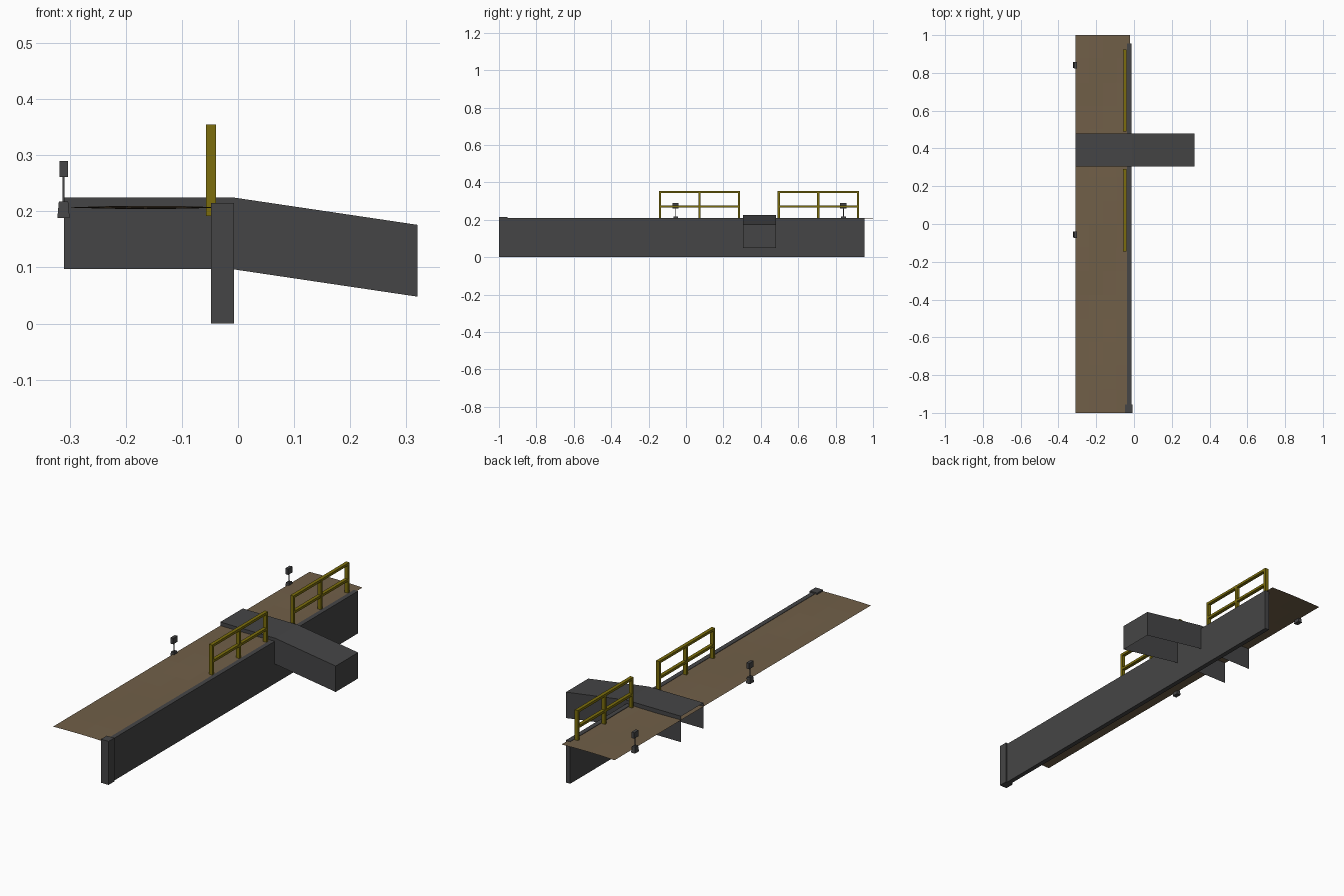
import bpy, bmesh, math

if "Cube" in bpy.data.objects:
    bpy.data.objects.remove(bpy.data.objects["Cube"])


def material(name, rgb):
    m = bpy.data.materials.new(name)
    m.diffuse_color = (*rgb, 1)
    m.use_nodes = True
    m.node_tree.nodes["Principled BSDF"].inputs["Base Color"].default_value = m.diffuse_color
    return m


CONCRETE = material("dark_concrete", (0.06, 0.06, 0.061))
EARTH = material("brown_earth", (0.165, 0.115, 0.065))
YELLOW = material("railing_yellow", (0.2, 0.155, 0.004))


def finish(name, bm, mat):
    mesh = bpy.data.meshes.new(name)
    bm.to_mesh(mesh)
    bm.free()
    mesh.materials.append(mat)
    ob = bpy.data.objects.new(name, mesh)
    bpy.context.collection.objects.link(ob)
    return ob


def add_box(bm, x0, x1, y0, y1, z0, z1, top=1.0):
    """Box between two corners; top scales the upper face."""
    cx, cy = (x0 + x1) / 2, (y0 + y1) / 2
    for v in bmesh.ops.create_cube(bm, size=1)["verts"]:
        s = top if v.co.z > 0 else 1
        v.co = (cx + v.co.x * (x1 - x0) * s, cy + v.co.y * (y1 - y0) * s,
                z0 if v.co.z < 0 else z1)


# Quay wall and its end pillar
bm = bmesh.new()
add_box(bm, -0.036, -0.013, -0.96, 0.955, 0, 0.209)
finish("quay_wall", bm, CONCRETE)
bm = bmesh.new()
add_box(bm, -0.048, -0.007, -1.0, -0.955, 0, 0.215)
finish("end_pillar", bm, CONCRETE)

# Slightly uneven ground sheet
bm = bmesh.new()
nx, ny = 4, 16
grid = []
for j in range(ny + 1):
    y = -1 + 2 * j / ny
    row = []
    for i in range(nx + 1):
        x = -0.31 + 0.29 * i / nx
        z = 0.207 + 0.003 * math.sin(6.5 * y + 1) * math.sin(math.pi * i / nx)
        row.append(bm.verts.new((x, y, z)))
    grid.append(row)
for j in range(ny):
    for i in range(nx):
        bm.faces.new((grid[j][i], grid[j][i + 1], grid[j + 1][i + 1], grid[j + 1][i]))
finish("ground", bm, EARTH)

# Ramp: hollow shell of top, two sides and outer end, open below and inland
bm = bmesh.new()
profile = [(-0.31, 0.225), (-0.01, 0.225), (0.32, 0.176)]
DEPTH = 0.128
rows = []
for x, z in profile:
    rows.append([bm.verts.new((x, y, h)) for y, h in
                 ((0.305, z - DEPTH), (0.305, z), (0.48, z), (0.48, z - DEPTH))])
for a, b in zip(rows, rows[1:]):
    for k in range(3):
        bm.faces.new((a[k], b[k], b[k + 1], a[k + 1]))
bm.faces.new(rows[-1])
bmesh.ops.recalc_face_normals(bm, faces=bm.faces)
finish("ramp", bm, CONCRETE)

# Two safety railings either side of the ramp
for n, y0 in enumerate((-0.145, 0.49)):
    y1, t = y0 + 0.435, 0.012
    bm = bmesh.new()
    for y in (y0, (y0 + y1 - t) / 2, y1 - t):
        add_box(bm, -0.057, -0.039, y, y + t, 0.192, 0.355)
    for z in (0.343, 0.265):
        add_box(bm, -0.0565, -0.0395, y0, y1, z, z + t)
    finish(f"railing_{n + 1}", bm, YELLOW)

# Two small lamps at the inland edge
for n, y in enumerate((-0.055, 0.842)):
    bm = bmesh.new()
    add_box(bm, -0.322, -0.3, y - 0.016, y + 0.016, 0.188, 0.218, 0.75)
    finish(f"lamp_base_{n + 1}", bm, CONCRETE)
    bm = bmesh.new()
    add_box(bm, -0.3125, -0.3095, y - 0.0015, y + 0.0015, 0.215, 0.265)
    finish(f"lamp_pole_{n + 1}", bm, CONCRETE)
    bm = bmesh.new()
    add_box(bm, -0.318, -0.303, y - 0.018, y + 0.016, 0.261, 0.29)
    finish(f"lamp_head_{n + 1}", bm, CONCRETE)
